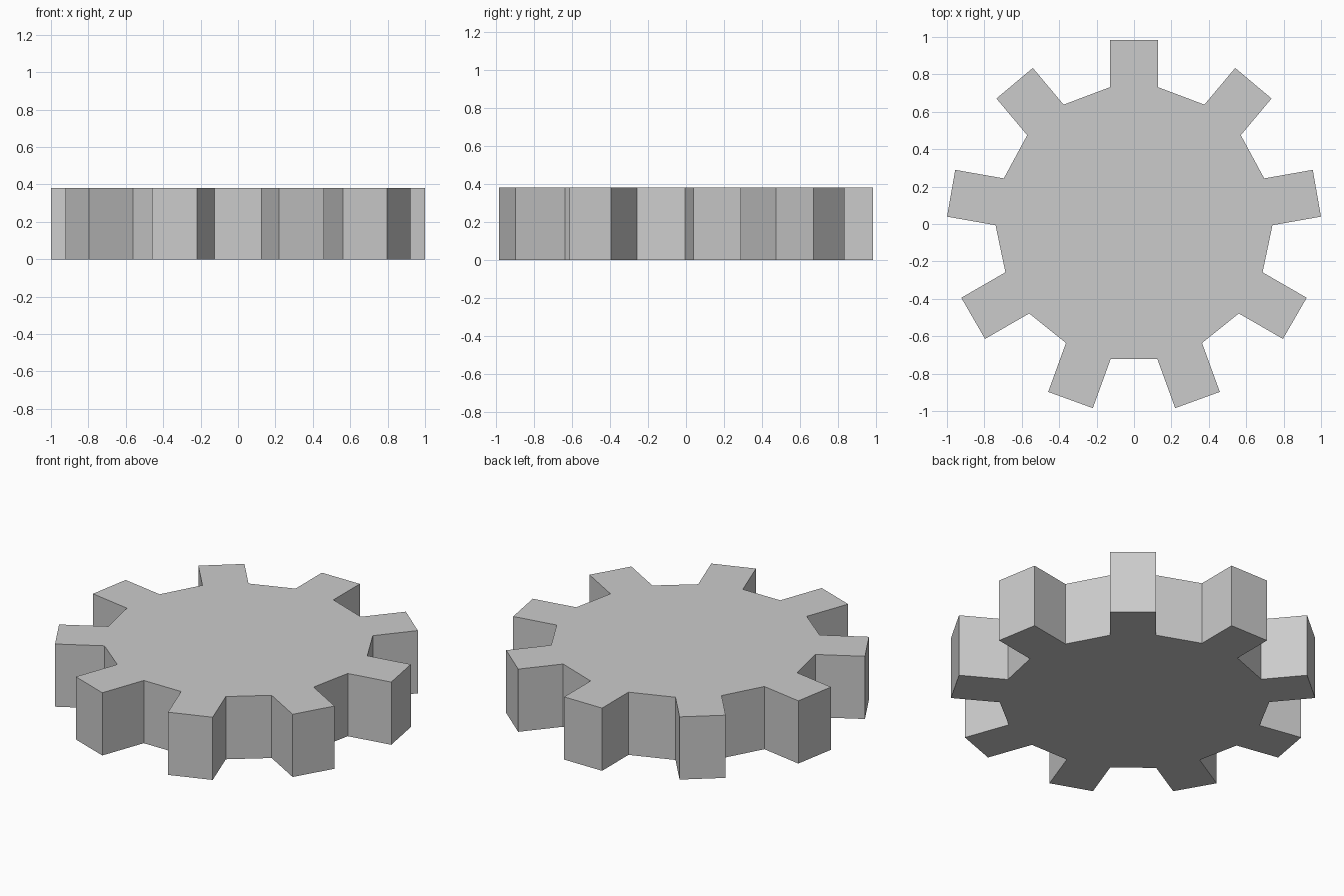
import bpy, bmesh, math

if "Cube" in bpy.data.objects:
    bpy.data.objects.remove(bpy.data.objects["Cube"])

TEETH, HEIGHT = 9, 0.38
TIP, ROOT, HALF_W = 0.9928, 0.727, 0.127
CY = -0.008  # tooth ring centre after bounding-box centring


def tooth_points(angle):
    # Parallel-sided tooth: root, tip, tip, root (counter-clockwise)
    c, s = math.cos(angle), math.sin(angle)
    root = ROOT + 0.013 * s  # hub sits slightly off the tooth ring centre
    local = [(root, -HALF_W), (TIP, -HALF_W), (TIP, HALF_W), (root, HALF_W)]
    return [(r * c - t * s, r * s + t * c + CY) for r, t in local]


# Gear outline, one tooth pointing to +y
outline = []
for k in range(TEETH):
    outline += tooth_points(math.pi / 2 + k * 2 * math.pi / TEETH)

# Extrude the outline into a solid gear
bm = bmesh.new()
face = bm.faces.new([bm.verts.new((x, y, 0)) for x, y in outline])
ext = bmesh.ops.extrude_face_region(bm, geom=[face], use_keep_orig=True)
top = [v for v in ext["geom"] if isinstance(v, bmesh.types.BMVert)]
bmesh.ops.translate(bm, verts=top, vec=(0, 0, HEIGHT))
bmesh.ops.recalc_face_normals(bm, faces=bm.faces)
mesh = bpy.data.meshes.new("gear_wheel")
bm.to_mesh(mesh)
bm.free()
gear = bpy.data.objects.new("gear_wheel", mesh)
bpy.context.collection.objects.link(gear)
